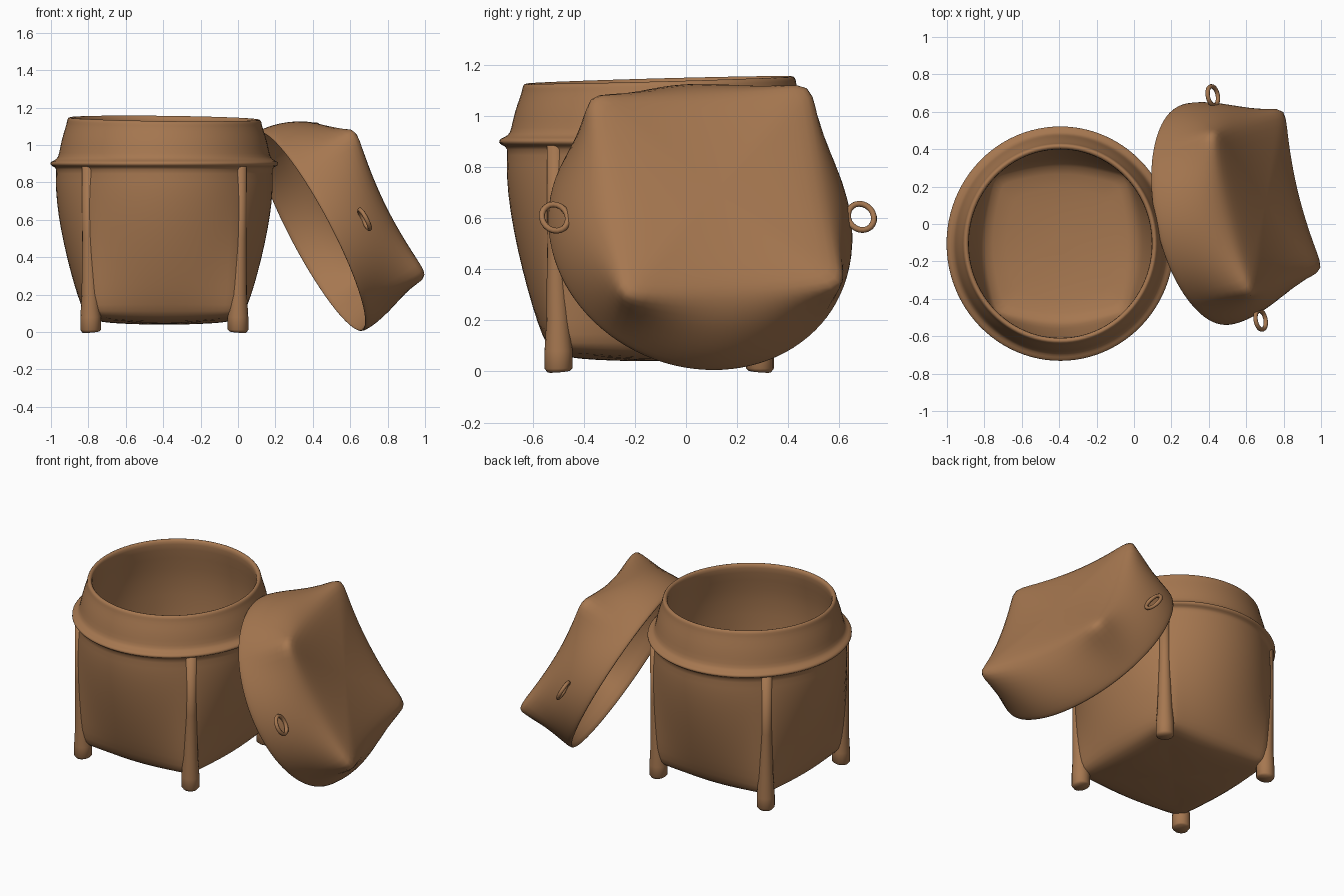
import bpy, bmesh, math
from mathutils import Matrix, Vector

cube = bpy.data.objects.get("Cube")
if cube:
    bpy.data.objects.remove(cube, do_unlink=True)

woven = bpy.data.materials.new("woven_brown")
woven.use_nodes = True
brown = (0.38, 0.185, 0.08, 1)
woven.diffuse_color = brown
woven.node_tree.nodes["Principled BSDF"].inputs["Base Color"].default_value = brown
SIDES = 48


def finish(name, bm, matrix, levels=1):
    bmesh.ops.recalc_face_normals(bm, faces=bm.faces)
    mesh = bpy.data.meshes.new(name)
    bm.to_mesh(mesh)
    bm.free()
    mesh.materials.append(woven)
    for f in mesh.polygons:
        f.use_smooth = True
    ob = bpy.data.objects.new(name, mesh)
    bpy.context.collection.objects.link(ob)
    ob.matrix_world = matrix
    if levels:
        sub = ob.modifiers.new("soften", 'SUBSURF')
        sub.levels = sub.render_levels = levels


def shell(name, rows, matrix, tilt=None):
    """Loft rows of (height at side, radius at side, height at corner, radius at corner).
    Equal radii give a circle; a corner radius 1.41 times the side gives a square."""
    bm = bmesh.new()
    rings = []
    for hs, rs, hc, rc in rows:
        ring = []
        for i in range(SIDES):
            a = 2 * math.pi * i / SIDES
            c, s = math.cos(a), math.sin(a)
            w = (1 / max(abs(c), abs(s)) - 1) / (math.sqrt(2) - 1)
            r = rs + (rc - rs) * w
            co = Vector((r * c, r * s, hs + (hc - hs) * w))
            if tilt:
                co.z += tilt(co)
            ring.append(bm.verts.new(co))
        rings.append(ring)
    for a, b in zip(rings, rings[1:]):
        for i in range(SIDES):
            j = (i + 1) % SIDES
            bm.faces.new((a[i], a[j], b[j], b[i]))
    # close both ends with fans
    for ring in (rings[0], rings[-1]):
        pole = bm.verts.new(sum((v.co for v in ring), Vector()) / SIDES)
        for i in range(SIDES):
            bm.faces.new((ring[i], ring[(i + 1) % SIDES], pole))
    finish(name, bm, matrix)


def flat(h, r):
    return (h, r, h, r)


def tube(name, path, radii, matrix, sides=12, closed=False):
    """Sweep circles along a path of points."""
    bm = bmesh.new()
    rings = []
    n = len(path)
    for i, p in enumerate(path):
        nxt = path[(i + 1) % n] if closed else path[min(i + 1, n - 1)]
        prv = path[i - 1] if closed else path[max(i - 1, 0)]
        q = (nxt - prv).to_track_quat('Z', 'Y')
        rings.append([bm.verts.new(p + q @ Vector((radii[i] * math.cos(t), radii[i] * math.sin(t), 0)))
                      for t in (2 * math.pi * k / sides for k in range(sides))])
    pairs = list(zip(rings, rings[1:])) + ([(rings[-1], rings[0])] if closed else [])
    for a, b in pairs:
        for k in range(sides):
            m = (k + 1) % sides
            bm.faces.new((a[k], a[m], b[m], b[k]))
    if not closed:
        bm.faces.new(rings[0])
        bm.faces.new(rings[-1])
    finish(name, bm, matrix, levels=0)


# Basket: square base, round neck, flange, open top and inner wall
centre = Matrix.Translation((-0.394, -0.105, 0))
place = centre @ Matrix.Diagonal((1, 1.03, 1, 1))
outer = [
    flat(0.04, 0.1), (0.045, 0.25, 0.055, 0.33), (0.055, 0.36, 0.075, 0.49),
    (0.08, 0.415, 0.09, 0.565), (0.14, 0.445, 0.13, 0.585), (0.25, 0.482, 0.25, 0.59),
    (0.4, 0.522, 0.4, 0.59), (0.55, 0.555, 0.55, 0.59), (0.7, 0.578, 0.7, 0.588),
    (0.82, 0.583, 0.82, 0.582), flat(0.878, 0.575)]
flange = [flat(0.885, 0.6), flat(0.897, 0.613), flat(0.912, 0.608), flat(0.922, 0.575)]
neck = [flat(0.95, 0.564), flat(1.02, 0.552), flat(1.09, 0.529), flat(1.115, 0.522),
        flat(1.135, 0.52), flat(1.145, 0.507), flat(1.135, 0.49), flat(1.1, 0.489)]
inner = [flat(0.95, 0.52), flat(0.8, 0.535), (0.5, 0.515, 0.5, 0.53), (0.25, 0.458, 0.25, 0.525),
         (0.14, 0.425, 0.15, 0.51), (0.1, 0.385, 0.11, 0.48), flat(0.08, 0.2), flat(0.075, 0.08)]


def lean(co):
    k = max(0, min(1, (co.z - 0.93) / 0.2))
    return k * (0.028 * co.y - 0.012 * co.x)


shell("basket_body", outer + flange + neck + inner, place, lean)

# Feet that merge upward into the corner ridges
for sx in (-1, 1):
    for sy in (-1, 1):
        path = [Vector((sx * r, sy * r, z)) for z, r in
                ((0, 0.393), (0.012, 0.394), (0.08, 0.394), (0.2, 0.396), (0.5, 0.404), (0.885, 0.406))]
        side = ("front" if sy < 0 else "back") + ("_left" if sx > 0 else "_right")
        tube(side + "_foot", path, (0.045, 0.055, 0.055, 0.046, 0.035, 0.034), centre, sides=16)

# Lid: round mouth, square crown, leaning against the basket
normal = Vector((0.872, 0.185, 0.459)).normalized()
across = Vector((-0.21, 0.97, 0.06))
across = (across - normal * across.dot(normal)).normalized()
third = across.cross(normal)
lid_place = Matrix.Translation((0.385, 0.05, 0.537)) @ Matrix(
    (third, across, normal)).transposed().to_4x4()
lid_out = [
    flat(0.368, 0.08), (0.368, 0.2, 0.372, 0.27), (0.366, 0.33, 0.382, 0.45),
    (0.358, 0.41, 0.39, 0.575), (0.335, 0.46, 0.388, 0.637), (0.285, 0.513, 0.345, 0.637),
    (0.21, 0.558, 0.25, 0.618), (0.12, 0.592, 0.13, 0.606), flat(0.05, 0.604), flat(0.01, 0.606)]
lid_in = [flat(-0.003, 0.598), flat(0.01, 0.585), (0.12, 0.57, 0.12, 0.585),
          (0.25, 0.51, 0.27, 0.585), (0.325, 0.4, 0.355, 0.55), flat(0.343, 0.2), flat(0.343, 0.08)]
shell("lid", lid_out + lid_in, lid_place)

# Loop handles on both ends of the lid
for sign, drop, label in ((1, 0.05, "back"), (-1, -0.015, "front")):
    loop = [Vector((drop + 0.058 * math.cos(t), sign * (0.612 + 0.052 * math.sin(t)), 0.18))
            for t in (2 * math.pi * k / 20 for k in range(20))]
    tube(label + "_lid_loop", loop, [0.012] * 20, lid_place, sides=8, closed=True)
